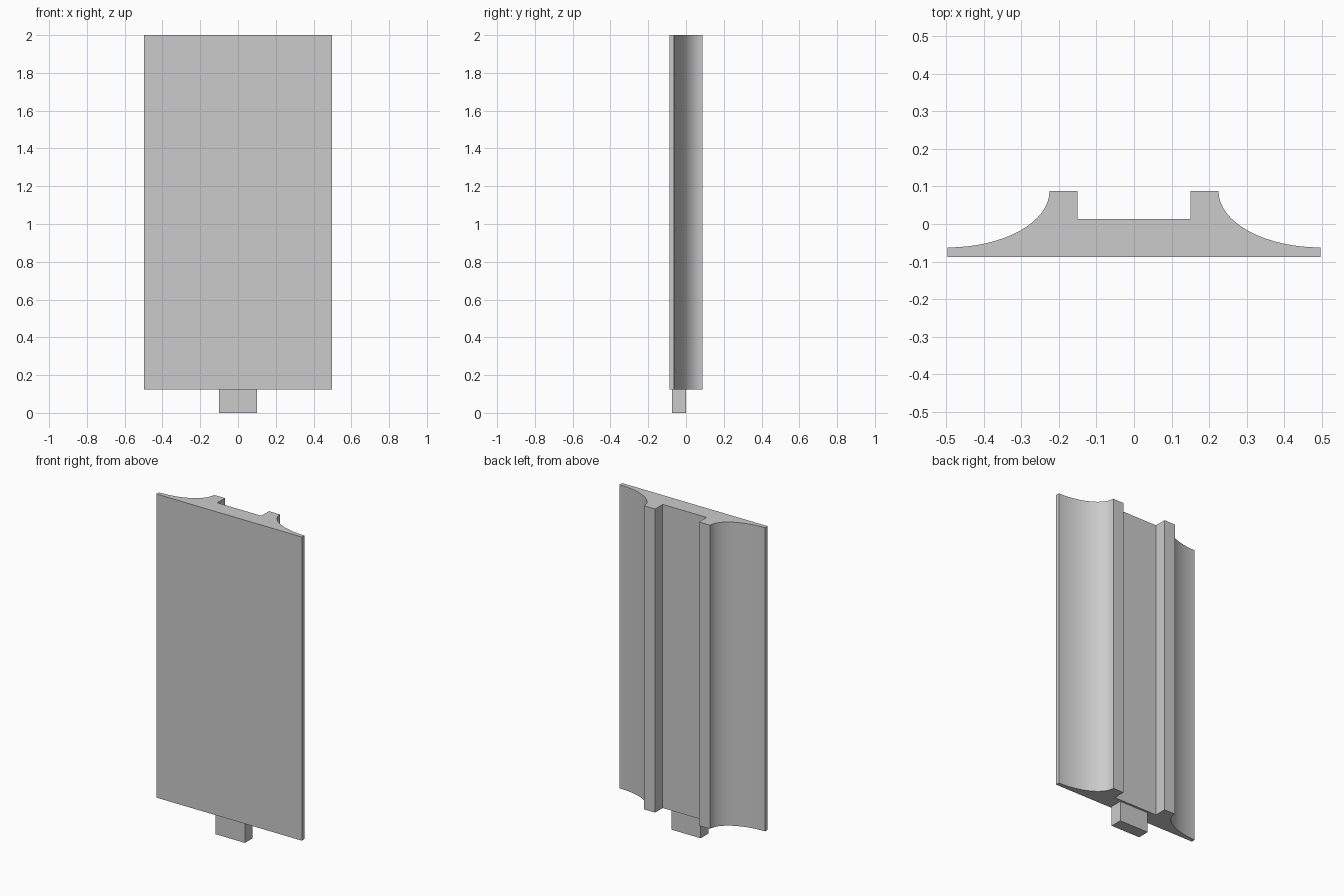
import bpy
import bmesh
from math import cos, sin, pi

cube = bpy.data.objects.get("Cube")
if cube:
    bpy.data.objects.remove(cube, do_unlink=True)

# Plain grey material
grey = bpy.data.materials.new("plain grey")
grey.use_nodes = True
colour = (0.6, 0.6, 0.6, 1)
grey.diffuse_color = colour
grey.node_tree.nodes["Principled BSDF"].inputs["Base Color"].default_value = colour


def extrude_profile(name, points, bottom, top):
    """Extrude a counter-clockwise xy profile upward into a closed solid."""
    bm = bmesh.new()
    face = bm.faces.new([bm.verts.new((x, y, bottom)) for x, y in points])
    result = bmesh.ops.extrude_face_region(bm, geom=[face])
    verts = [v for v in result["geom"] if isinstance(v, bmesh.types.BMVert)]
    bmesh.ops.translate(bm, vec=(0, 0, top - bottom), verts=verts)
    bmesh.ops.recalc_face_normals(bm, faces=bm.faces)
    mesh = bpy.data.meshes.new(name)
    bm.to_mesh(mesh)
    bm.free()
    mesh.materials.append(grey)
    obj = bpy.data.objects.new(name, mesh)
    bpy.context.collection.objects.link(obj)
    bpy.ops.object.select_all(action="DESELECT")
    obj.select_set(True)
    bpy.context.view_layer.objects.active = obj
    bpy.ops.object.shade_smooth_by_angle()
    return obj


# Panel: flat front, concave flanks, two back ribs with a channel between
half_width, front, back = 0.497, -0.0875, 0.0875
rib_outer, rib_inner, channel = 0.225, 0.15, 0.013
steps = 16
half = [(half_width, front)]
for i in range(steps + 1):
    a = i / steps * pi / 2
    half.append((half_width - (half_width - rib_outer) * sin(a),
                 back - 0.15 * cos(a)))
half += [(rib_inner, back), (rib_inner, channel)]
profile = half + [(-x, y) for x, y in reversed(half)]
extrude_profile("panel", profile, 0.125, 2)

# Mounting tab under the panel
extrude_profile("bottom_tab",
                [(-0.1, -0.075), (0.1, -0.075), (0.1, 0), (-0.1, 0)], 0, 0.125)
